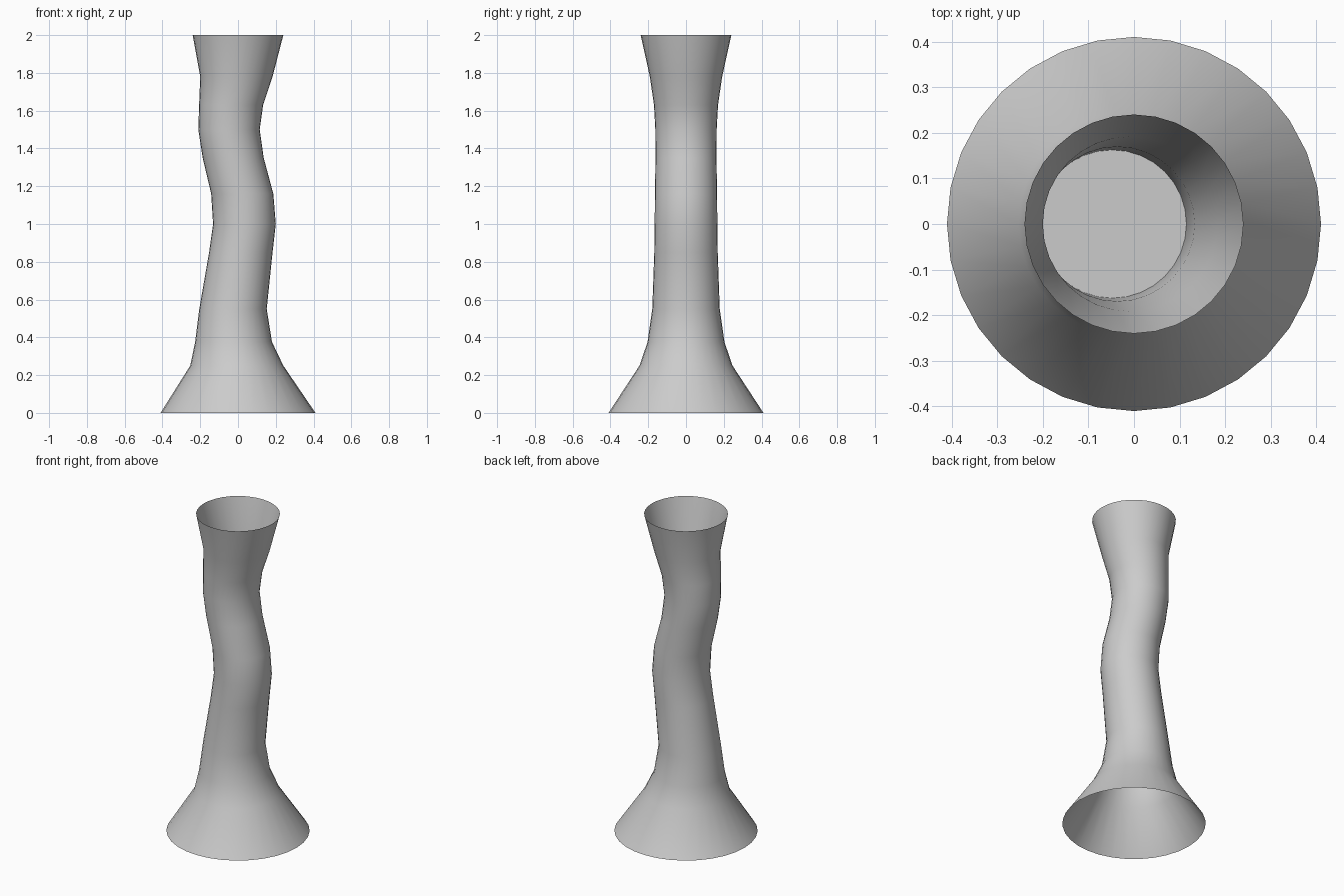
import bpy, bmesh, math

if "Cube" in bpy.data.objects:
    bpy.data.objects.remove(bpy.data.objects["Cube"])

SIDES = 32
# height, left edge, right edge of each ring
PROFILE = [
    (0.00, -0.41, 0.41), (0.25, -0.253, 0.24), (0.375, -0.227, 0.18),
    (0.55, -0.205, 0.152), (0.85, -0.153, 0.183), (1.00, -0.132, 0.20),
    (1.16, -0.142, 0.187), (1.35, -0.187, 0.136), (1.50, -0.21, 0.115),
    (1.63, -0.206, 0.133), (1.78, -0.20, 0.183), (2.00, -0.24, 0.24),
]
FLOOR_RING = 8


def add_ring(bm, z, left, right):
    cx, r = (left + right) / 2, (right - left) / 2
    return [bm.verts.new((cx + r * math.cos(2 * math.pi * i / SIDES),
                          r * math.sin(2 * math.pi * i / SIDES), z))
            for i in range(SIDES)]


def finish(bm, name):
    mesh = bpy.data.meshes.new(name)
    bm.to_mesh(mesh)
    bm.free()
    obj = bpy.data.objects.new(name, mesh)
    bpy.context.collection.objects.link(obj)
    return obj


# Wavy open tube with flared foot and mouth
bm = bmesh.new()
rings = [add_ring(bm, *p) for p in PROFILE]
for low, high in zip(rings, rings[1:]):
    for i in range(SIDES):
        j = (i + 1) % SIDES
        face = bm.faces.new((low[i], low[j], high[j], high[i]))
        face.smooth = True
finish(bm, "vase_wall")

# Flat floor of the cup, set at the narrow throat
bm = bmesh.new()
bm.faces.new(add_ring(bm, *PROFILE[FLOOR_RING]))
finish(bm, "cup_floor")
